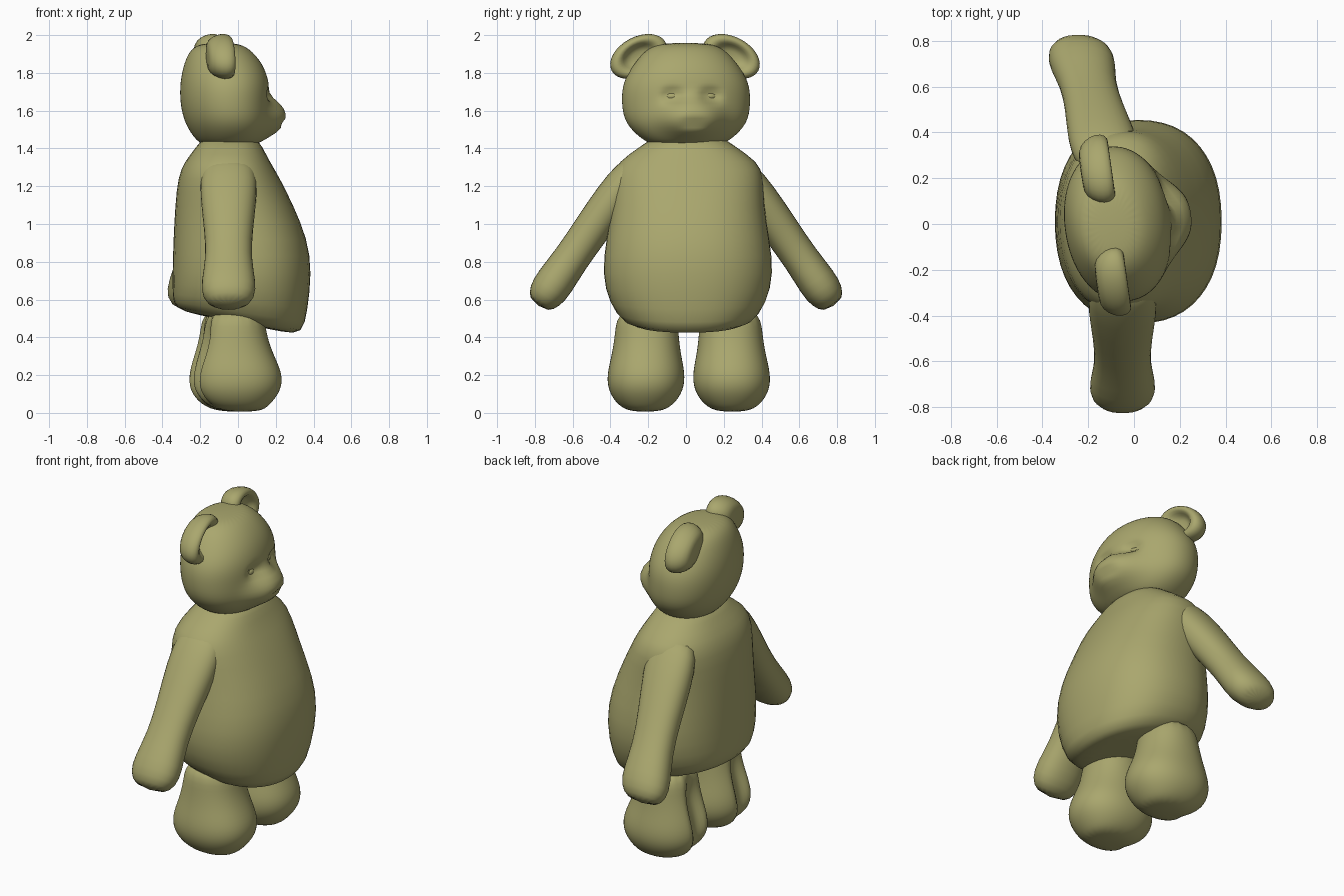
import bpy, bmesh, math
from mathutils import Matrix, Vector

cube = bpy.data.objects.get("Cube")
if cube:
    bpy.data.objects.remove(cube)

fur = bpy.data.materials.new("olive_fur")
fur.use_nodes = True
COLOUR = (0.40, 0.385, 0.155, 1)
fur.diffuse_color = COLOUR
fur.node_tree.nodes["Principled BSDF"].inputs["Base Color"].default_value = COLOUR


def loft(name, rings, power=2.0, segs=24, levels=1, matrix=Matrix()):
    """Skin rings of (height, back, front, left half width, centre y, tilt)."""
    bm = bmesh.new()
    loops = []
    for z, back, front, ry, cy, tilt in rings:
        cx, rx = (back + front) / 2, (front - back) / 2
        loop = []
        for i in range(segs):
            a = math.tau * i / segs
            c, s = math.cos(a), math.sin(a)
            x = cx + rx * math.copysign(abs(c) ** (2 / power), c)
            y = cy + ry * math.copysign(abs(s) ** (2 / power), s)
            loop.append(bm.verts.new(matrix @ Vector((x, y, z - tilt * x))))
        loops.append(loop)
    for low, high in zip(loops, loops[1:]):
        for i in range(segs):
            j = (i + 1) % segs
            bm.faces.new((low[i], low[j], high[j], high[i]))
    bm.faces.new(loops[0][::-1])
    bm.faces.new(loops[-1])
    bmesh.ops.recalc_face_normals(bm, faces=bm.faces)
    mesh = bpy.data.meshes.new(name)
    bm.to_mesh(mesh)
    bm.free()
    mesh.materials.append(fur)
    obj = bpy.data.objects.new(name, mesh)
    bpy.context.collection.objects.link(obj)
    bpy.ops.object.select_all(action='DESELECT')
    bpy.context.view_layer.objects.active = obj
    obj.select_set(True)
    mod = obj.modifiers.new("Subdivision", 'SUBSURF')
    mod.levels = mod.render_levels = levels
    bpy.ops.object.modifier_apply(modifier=mod.name)
    bpy.ops.object.shade_smooth()
    return obj


def sculpt(obj, dents, side):
    """Push the front (side 1) or back (side -1) along x: (y, z, spread y, spread z, push)."""
    for v in obj.data.vertices:
        y, z = v.co.y, v.co.z
        fade = max(0, min(1, side * v.co.x / 0.08))
        v.co.x += fade * sum(push * math.exp(-(((y - py) / sy) ** 2 + ((z - pz) / sz) ** 2) ** 1.6)
                             for py, pz, sy, sz, push in dents)


# Pear-shaped body with a sloping underside
body = [(0.475, -0.22, 0.25, 0.25, 0.2), (0.485, -0.34, 0.345, 0.345, 0.2),
        (0.58, -0.35, 0.37, 0.42, 0.12), (0.74, -0.35, 0.395, 0.46, 0),
        (0.92, -0.345, 0.372, 0.435, 0), (1.10, -0.335, 0.295, 0.405, 0),
        (1.25, -0.32, 0.22, 0.405, 0), (1.33, -0.285, 0.17, 0.375, 0),
        (1.41, -0.22, 0.13, 0.25, 0), (1.47, -0.18, 0.09, 0.18, 0)]
loft("body", [(z, b, f, r, 0.01, t) for z, b, f, r, t in body], power=2.3)

# Head, turned slightly to its left
turn = (Matrix.Translation((-0.07, 0, 0)) @ Matrix.Rotation(math.radians(8), 4, 'Z')
        @ Matrix.Translation((0.07, 0, 0)))
head_rings = [(1.41, -0.17, 0.07, 0.16), (1.44, -0.22, 0.13, 0.23), (1.53, -0.28, 0.165, 0.33),
              (1.64, -0.305, 0.165, 0.345), (1.75, -0.305, 0.165, 0.34), (1.85, -0.285, 0.13, 0.275),
              (1.93, -0.25, 0.06, 0.205), (1.96, -0.18, -0.01, 0.12)]
head = loft("head", [r + (0, 0) for r in head_rings], power=2.1, segs=32, levels=2)

# Blunt muzzle, mouth and eye sockets
sculpt(head, [(0, 1.56, 0.165, 0.10, 0.09), (0, 1.53, 0.075, 0.02, -0.018),
              (0.1, 1.68, 0.06, 0.035, -0.03), (-0.1, 1.68, 0.06, 0.035, -0.03)], 1)
head.data.transform(turn)

# Cupped ears and sleepy eyelids
ear_profile = [(-0.075, 0.07), (-0.065, 0.125), (-0.015, 0.165), (0.035, 0.17),
               (0.065, 0.145), (0.06, 0.105), (0.025, 0.08), (0.01, 0.04)]
for side, tag in ((1, "left"), (-1, "right")):
    place = (turn @ Matrix.Translation((-0.125, side * 0.248, 1.887))
             @ Matrix.Rotation(side * math.radians(-28), 4, 'X')
             @ Matrix.Rotation(math.radians(90), 4, 'Y'))
    loft(tag + "_ear", [(h, -0.64 * r, 0.64 * r, r, 0, 0) for h, r in ear_profile],
         segs=16, matrix=place)
    lid = turn @ Matrix.Translation((0.112, side * 0.095, 1.675))
    loft(tag + "_eyelid", [(h, -r, r, r * 1.6, 0, 0) for h, r in
                           ((-0.022, 0.012), (-0.011, 0.03), (0.011, 0.03), (0.022, 0.012))],
         segs=12, matrix=lid)

# Arms: (distance along arm, half width, half thickness)
arm = [(-0.10, 0.12, 0.06), (-0.02, 0.15, 0.09), (0.12, 0.155, 0.105), (0.35, 0.13, 0.10),
       (0.53, 0.122, 0.095), (0.68, 0.148, 0.107), (0.77, 0.145, 0.10), (0.835, 0.09, 0.06)]
shoulders = {"left": (1, -0.12, -0.13), "right": (-1, -0.05, 0)}
for tag, (side, x, sweep) in shoulders.items():
    place = (Matrix.Translation((x, side * 0.305, 1.25))
             @ Matrix.Rotation(side * math.radians(145), 4, 'X').inverted())
    rings = [(d, sweep * d / 0.85 - w, sweep * d / 0.85 + w, t, 0, 0) for d, w, t in arm]
    loft(tag + "_arm", rings, power=2.2, segs=16, matrix=place)

# Legs with bulging feet and creased backs: (height, back, front, half width)
leg = [(0.005, -0.08, 0.12, 0.08), (0.04, -0.18, 0.17, 0.15), (0.12, -0.25, 0.235, 0.205),
       (0.21, -0.255, 0.24, 0.21), (0.31, -0.225, 0.19, 0.185), (0.42, -0.19, 0.15, 0.17),
       (0.56, -0.17, 0.14, 0.16)]
for tag, y, shift in (("left", 0.245, -0.025), ("right", -0.215, 0.0)):
    rings = [(z, b + shift, f + shift, r, y * (1 - 0.08 * z), 0) for z, b, f, r in leg]
    limb = loft(tag + "_leg", rings, power=2.2, segs=18, levels=2)
    sculpt(limb, [(y - 0.03, 0.27, 0.07, 0.22, 0.07)], -1)
